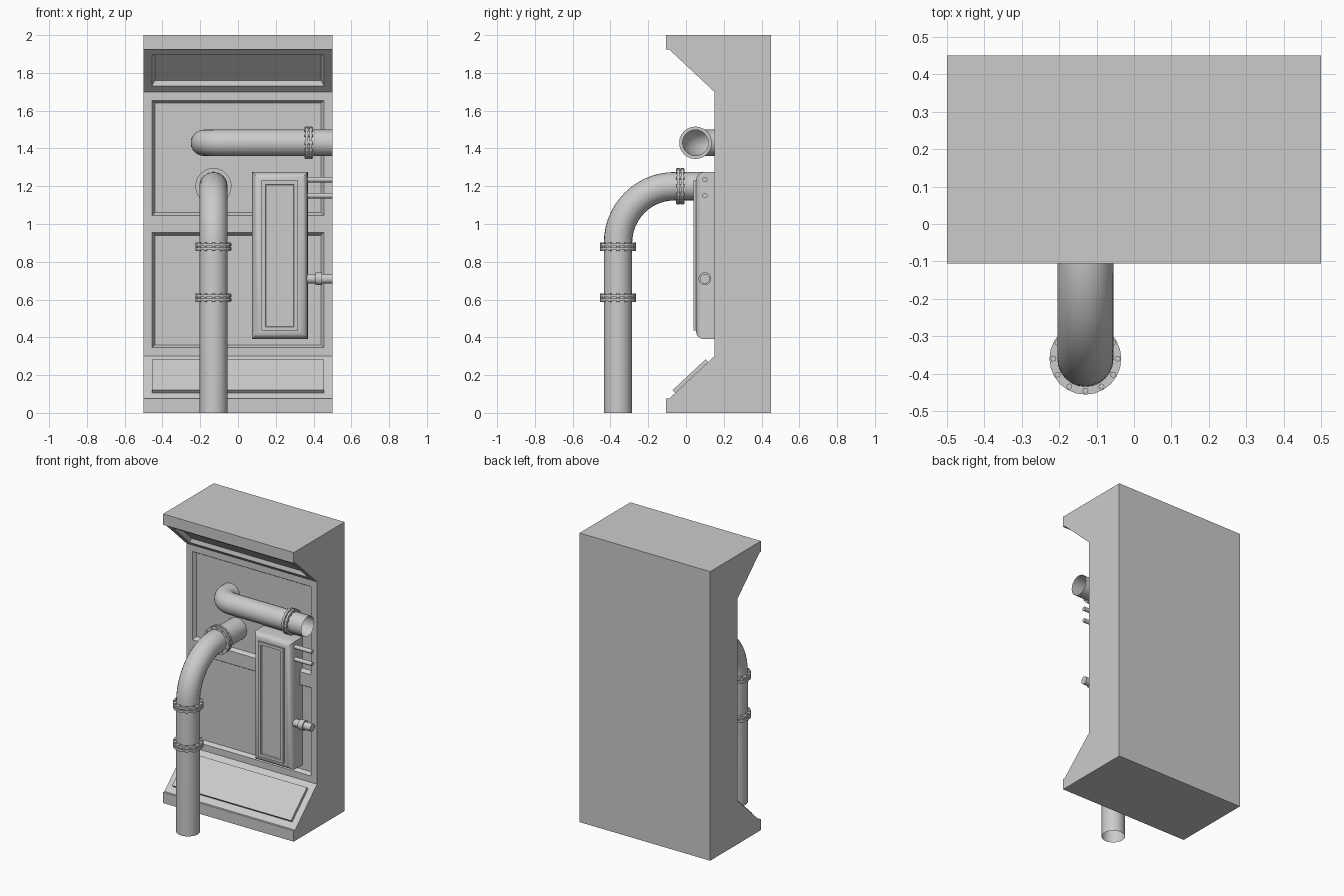
import bpy, bmesh, math
from mathutils import Vector, Matrix

if "Cube" in bpy.data.objects:
    bpy.data.objects.remove(bpy.data.objects["Cube"])


def finish(bm, name, smooth=False):
    bmesh.ops.recalc_face_normals(bm, faces=bm.faces)
    me = bpy.data.meshes.new(name)
    bm.to_mesh(me)
    bm.free()
    ob = bpy.data.objects.new(name, me)
    bpy.context.collection.objects.link(ob)
    if smooth:
        bpy.ops.object.select_all(action='DESELECT')
        ob.select_set(True)
        bpy.context.view_layer.objects.active = ob
        bpy.ops.object.shade_smooth_by_angle(angle=math.radians(40))
    return ob


def inset(bm, face, width, depth=0.0):
    bmesh.ops.inset_individual(bm, faces=[face], thickness=width, depth=depth,
                               use_even_offset=True)


def box(bm, x, y, z):
    centre = Vector((sum(x) / 2, sum(y) / 2, sum(z) / 2))
    size = (x[1] - x[0], y[1] - y[0], z[1] - z[0], 1)
    bmesh.ops.create_cube(bm, size=1, matrix=Matrix.Translation(centre) @ Matrix.Diagonal(size))


def pipe(name, points, radius, sides=24, caps=False):
    """Sweep a circle along a path that lies in one plane."""
    pts = [Vector(p) for p in points]
    bm = bmesh.new()
    plane = (pts[1] - pts[0]).cross(pts[-1] - pts[-2])
    if plane.length < 1e-6:
        plane = Vector((0, 1, 0))
    plane.normalize()
    rings = []
    for i, p in enumerate(pts):
        t = (pts[min(i + 1, len(pts) - 1)] - pts[max(i - 1, 0)]).normalized()
        side = t.cross(plane)
        rings.append([bm.verts.new(p + radius * (math.cos(a) * plane + math.sin(a) * side))
                      for a in (2 * math.pi * k / sides for k in range(sides))])
    for r0, r1 in zip(rings, rings[1:]):
        for k in range(sides):
            j = (k + 1) % sides
            bm.faces.new((r0[k], r0[j], r1[j], r1[k]))
    if caps:
        bm.faces.new(rings[0])
        bm.faces.new(rings[-1])
    return finish(bm, name, True)


def bend(centre, u, v, radius, steps=12):
    """Quarter arc from direction u to direction v."""
    c, u, v = Vector(centre), Vector(u), Vector(v)
    return [c + radius * (math.cos(a) * u + math.sin(a) * v)
            for a in (math.pi / 2 * k / steps for k in range(steps + 1))]


def flange(name, centre, axis, inner, outer, sides=24):
    """Double ring with a groove and twelve bolts."""
    bm = bmesh.new()
    m = Matrix.Translation(centre) @ Vector(axis).to_track_quat('Z', 'Y').to_matrix().to_4x4()
    prof = [(inner, -.018), (outer, -.018), (outer, -.004), (outer - .01, -.004),
            (outer - .01, .004), (outer, .004), (outer, .018), (inner, .018)]
    rings = [[bm.verts.new(m @ Vector((r * math.cos(a), r * math.sin(a), z))) for r, z in prof]
             for a in (2 * math.pi * k / sides for k in range(sides))]
    for i in range(sides):
        a, b = rings[i], rings[(i + 1) % sides]
        for k in range(len(prof)):
            j = (k + 1) % len(prof)
            bm.faces.new((a[k], a[j], b[j], b[k]))
    for k in range(12):
        a = 2 * math.pi * k / 12
        r = outer - .01
        pos = Matrix.Translation((r * math.cos(a), r * math.sin(a), 0))
        bmesh.ops.create_cone(bm, cap_ends=True, segments=8, radius1=.008, radius2=.008,
                              depth=.046, matrix=m @ pos)
    finish(bm, name)


# wall block: side profile extruded across x, with panels in the front faces
prof = [(.45, 0), (-.105, 0), (-.105, .075), (-.09, .075), (.15, .30), (.15, 1.0),
        (.15, 1.70), (-.09, 1.925), (-.105, 1.925), (-.105, 2), (.45, 2)]
bm = bmesh.new()
left = [bm.verts.new((-.5, y, z)) for y, z in prof]
right = [bm.verts.new((.5, y, z)) for y, z in prof]
bm.faces.new(left)
bm.faces.new(right[::-1])
strips = []
for i in range(len(prof)):
    j = (i + 1) % len(prof)
    strips.append(bm.faces.new((left[i], right[i], right[j], left[j])))
bmesh.ops.recalc_face_normals(bm, faces=bm.faces)
for i in (4, 5, 6):
    inset(bm, strips[i], .045)
    inset(bm, strips[i], .015, -.025)
inset(bm, strips[3], .045)
inset(bm, strips[3], 0.0001, .02)
finish(bm, "wall_block")

# tall floor pipe bending into the wall
X, Y, R = -.13, -.36, .075
arc = bend((X, Y + .3, .90), (0, -1, 0), (0, 0, 1), .30, 14)
pipe("floor_pipe", [(X, Y, 0)] + arc + [(X, .18, 1.20)], R)
flange("floor_pipe_lower_flange", (X, Y, .61), (0, 0, 1), R - .002, .096)
flange("floor_pipe_upper_flange", (X, Y, .88), (0, 0, 1), R - .002, .096)
flange("floor_pipe_wall_flange", (X, -.03, 1.20), (0, 1, 0), R - .002, .096)

# horizontal pipe leaving through the right side
arc = bend((-.08, .15, 1.43), (0, -1, 0), (-1, 0, 0), .10, 10)
pipe("side_pipe", [(.5, .05, 1.43)] + arc + [(-.18, .18, 1.43)], .07)
flange("side_pipe_flange", (.375, .05, 1.43), (1, 0, 0), .068, .086)

# equipment box with rounded front edges
bm = bmesh.new()
box(bm, (.075, .37), (.053, .18), (.39, 1.275))
front = [e for e in bm.edges if all(v.co.y < .1 for v in e.verts)]
bmesh.ops.bevel(bm, geom=front, offset=.042, segments=4, profile=.5, affect='EDGES')
finish(bm, "equipment_box", True)

# raised door with a sunken centre
bm = bmesh.new()
box(bm, (.125, .317), (.041, .07), (.435, 1.23))
bmesh.ops.recalc_face_normals(bm, faces=bm.faces)
door = min(bm.faces, key=lambda f: f.calc_center_median().y)
inset(bm, door, .02)
inset(bm, door, .003, -.008)
finish(bm, "equipment_door")

# conduits from the box to the right side
for n, z in (("upper", 1.235), ("lower", 1.15)):
    pipe(n + "_conduit", [(.35, .10, z), (.5, .10, z)], .014, 16, True)
pipe("outlet_pipe", [(.35, .10, .71), (.5, .10, .71)], .026, 20, True)
pipe("outlet_collar", [(.41, .10, .71), (.445, .10, .71)], .034, 20, True)
